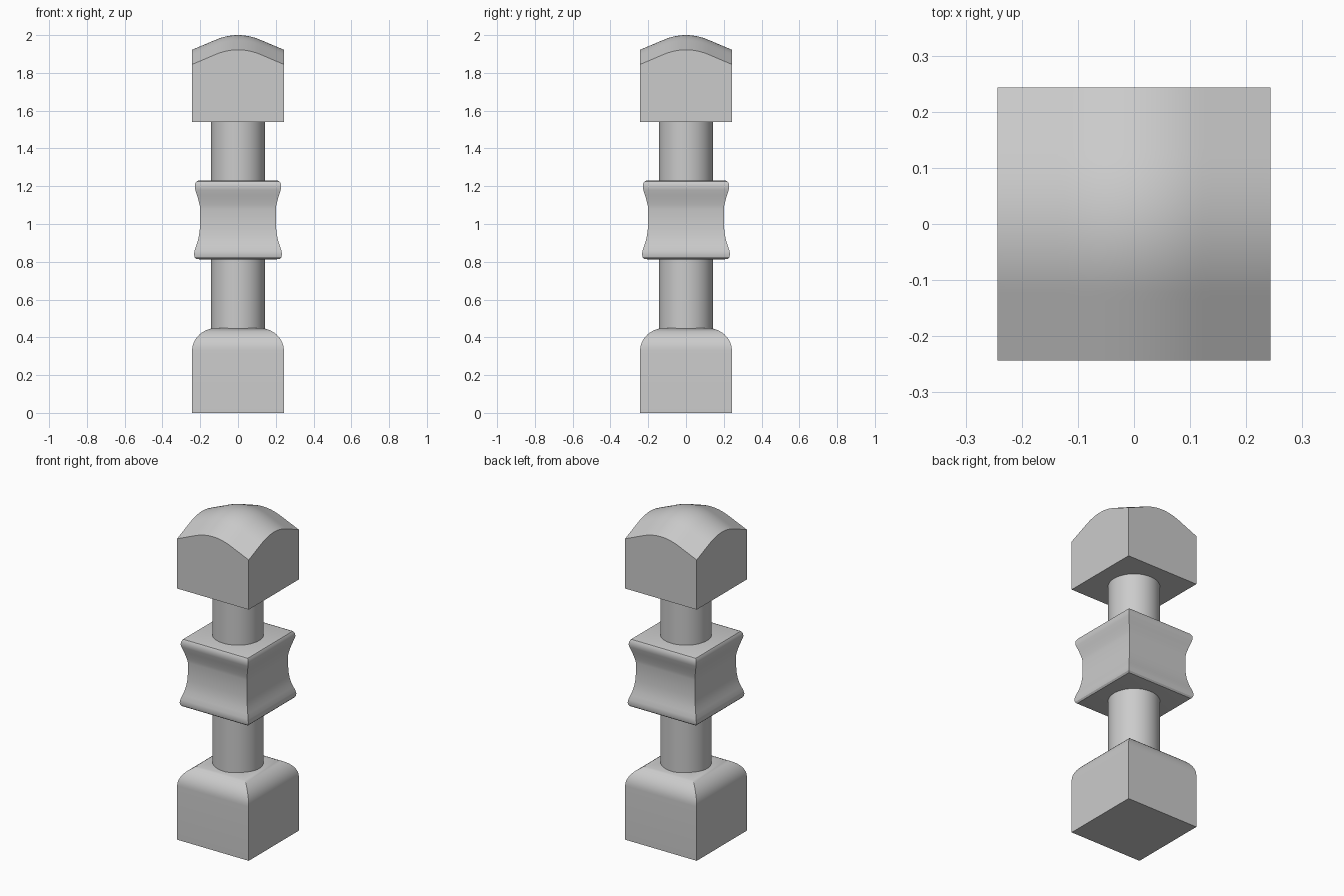
import bpy, bmesh, math

if "Cube" in bpy.data.objects:
    bpy.data.objects.remove(bpy.data.objects["Cube"])


def finish(bm, name, angle=30):
    bmesh.ops.recalc_face_normals(bm, faces=bm.faces)
    mesh = bpy.data.meshes.new(name)
    bm.to_mesh(mesh)
    bm.free()
    ob = bpy.data.objects.new(name, mesh)
    bpy.context.collection.objects.link(ob)
    bpy.ops.object.select_all(action='DESELECT')
    ob.select_set(True)
    bpy.context.view_layer.objects.active = ob
    bpy.ops.object.shade_smooth_by_angle(angle=math.radians(angle))
    return ob


def square_loft(name, profile):
    """Stack square rings of (half width, height) and close both ends."""
    bm = bmesh.new()
    rings = [[bm.verts.new((sx * h, sy * h, z))
              for sx, sy in ((-1, -1), (1, -1), (1, 1), (-1, 1))]
             for h, z in profile]
    for a, b in zip(rings, rings[1:]):
        for i in range(4):
            j = (i + 1) % 4
            bm.faces.new((a[i], a[j], b[j], b[i]))
    bm.faces.new(rings[0][::-1])
    bm.faces.new(rings[-1])
    return finish(bm, name)


def shaft(name, z0, z1, radius=0.143):
    bpy.ops.mesh.primitive_cylinder_add(vertices=64, radius=radius, depth=z1 - z0,
                                        location=(0, 0, (z0 + z1) / 2))
    bpy.context.object.name = name
    bpy.ops.object.shade_smooth_by_angle(angle=math.radians(30))


HALF = 0.243

# Base block with rounded shoulders
shoulder = [(0.11 + 0.133 * math.cos(t), 0.33 + 0.12 * math.sin(t))
            for t in (math.pi / 2 * i / 12 for i in range(13))]
square_loft("base_block", [(HALF, 0)] + shoulder)

# Round shafts
shaft("lower_shaft", 0.43, 0.82)
shaft("upper_shaft", 1.225, 1.545)

# Waisted middle block with rounded rims
square_loft("middle_block", [
    (0.205, 0.813), (0.222, 0.816), (0.230, 0.825), (0.233, 0.84), (0.230, 0.858),
    (0.221, 0.885), (0.213, 0.91), (0.206, 0.942), (0.202, 0.975), (0.200, 1.015),
    (0.200, 1.08), (0.203, 1.10), (0.208, 1.12), (0.216, 1.15), (0.226, 1.18),
    (0.229, 1.195), (0.227, 1.213), (0.219, 1.226), (0.205, 1.231)])


# Cap block with a swept dome top
def drop(x, bend=0.12, slope=0.424):
    x = abs(x)
    return slope * x * x / (2 * bend) if x < bend else slope * (x - bend / 2)


N = 32
bm = bmesh.new()
bmesh.ops.create_grid(bm, x_segments=N, y_segments=N, size=HALF)
rim = [e for e in bm.edges if e.is_boundary]
for v in bm.verts:
    v.co.z = 2.0 - drop(v.co.x) - drop(v.co.y)
walls = bmesh.ops.extrude_edge_only(bm, edges=rim)["geom"]
for v in (g for g in walls if isinstance(g, bmesh.types.BMVert)):
    v.co.z = 1.54
bmesh.ops.holes_fill(bm, edges=[e for e in bm.edges if e.is_boundary], sides=0)
finish(bm, "cap_block")
